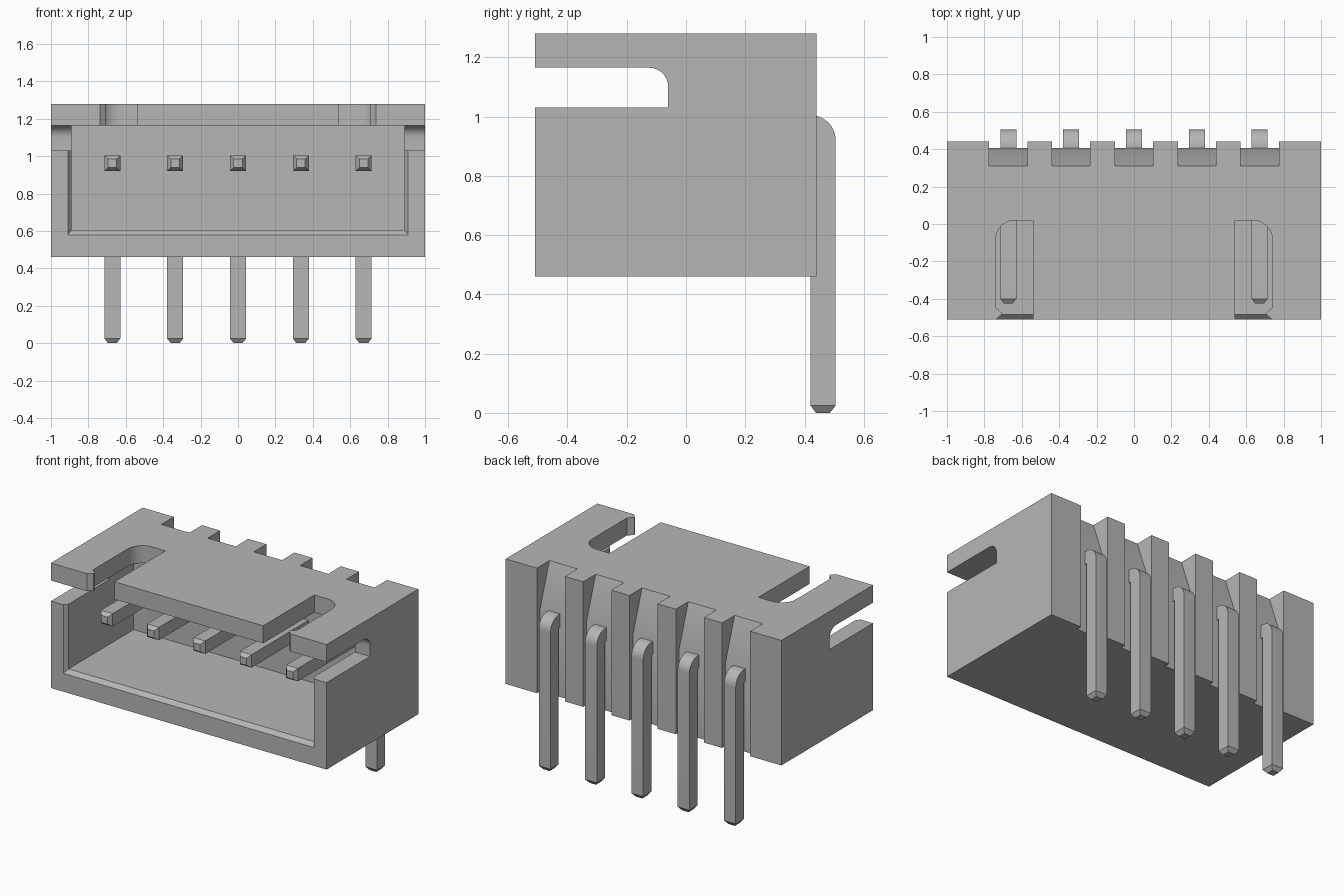
import bpy, bmesh, math

if "Cube" in bpy.data.objects:
    bpy.data.objects.remove(bpy.data.objects["Cube"], do_unlink=True)

GREY = (0.47, 0.47, 0.47, 1)
grey = bpy.data.materials.new("plain grey")
grey.use_nodes = True
grey.diffuse_color = GREY
grey.node_tree.nodes["Principled BSDF"].inputs["Base Color"].default_value = GREY


def finish(name, bm):
    bmesh.ops.recalc_face_normals(bm, faces=bm.faces)
    mesh = bpy.data.meshes.new(name)
    bm.to_mesh(mesh)
    bm.free()
    mesh.materials.append(grey)
    ob = bpy.data.objects.new(name, mesh)
    bpy.context.collection.objects.link(ob)
    return ob


def loft(sections):
    """Closed solid through matching rings of points."""
    bm = bmesh.new()
    rings = [[bm.verts.new(p) for p in s] for s in sections]
    n = len(rings[0])
    for a, b in zip(rings, rings[1:]):
        for i in range(n):
            j = (i + 1) % n
            bm.faces.new((a[i], a[j], b[j], b[i]))
    bm.faces.new(rings[0])
    bm.faces.new(rings[-1])
    bmesh.ops.recalc_face_normals(bm, faces=bm.faces)
    return bm


def prism_x(profile, x0, x1):
    return loft([[(x, y, z) for y, z in profile] for x in (x0, x1)])


def prism_z(profile, z0, z1):
    return loft([[(x, y, z) for x, y in profile] for z in (z0, z1)])


def rect(a0, a1, b0, b1):
    return [(a0, b0), (a1, b0), (a1, b1), (a0, b1)]


def arc(cx, cy, r, start, end, steps=10):
    angles = [math.radians(start + (end - start) * i / steps) for i in range(steps + 1)]
    return [(cx + r * math.cos(a), cy + r * math.sin(a)) for a in angles]


def activate(ob):
    bpy.ops.object.select_all(action='DESELECT')
    ob.select_set(True)
    bpy.context.view_layer.objects.active = ob


def cut(ob, bm):
    cutter = finish("cutter", bm)
    mod = ob.modifiers.new("cut", 'BOOLEAN')
    mod.operation = 'DIFFERENCE'
    mod.solver = 'EXACT'
    mod.object = cutter
    activate(ob)
    bpy.ops.object.modifier_apply(modifier=mod.name)
    bpy.data.objects.remove(cutter, do_unlink=True)


FRONT, BACK, BOTTOM, TOP = -0.51, 0.44, 0.46, 1.28
CEILING = 1.165
PIN_X = [0.336 * i for i in range(-2, 3)]

# Housing block
housing = finish("housing", prism_x(rect(FRONT, BACK, BOTTOM, TOP), -1, 1))

# Open cavity with a bevelled lip on the sides and floor
cavity = [(-0.535, 0.93, 0.555), (-0.485, 0.89, 0.605), (0.19, 0.89, 0.605)]
cut(housing, loft([[(x, y, z) for x, z in rect(-w, w, floor, CEILING)]
                   for y, w, floor in cavity]))

# Slots through both side walls, rounded at the upper inner corner
side_slot = [(-0.6, 1.03), (-0.06, 1.03)] + arc(-0.125, 1.1, 0.065, 0, 90) + [(-0.6, CEILING)]
cut(housing, prism_x(side_slot, -1.1, 1.1))

# Roof slots with a rounded outer corner and a small catch at the mouth
roof_slot = ([(0.54, -0.6), (0.54, 0.02)] + arc(0.635, -0.085, 0.105, 90, 0)
             + [(0.74, -0.445), (0.708, -0.475), (0.708, -0.485), (0.738, FRONT), (0.738, -0.6)])
for side in (-1, 1):
    cut(housing, prism_z([(side * x, y) for x, y in roof_slot], 1.1, 1.4))

# Rear grooves behind each pin, sloping inwards at the top
groove = [(0.6, 0.4), (0.405, 0.4), (0.405, 1.005), (0.286, 1.35), (0.6, 1.35)]
for x in PIN_X:
    cut(housing, prism_x(groove, x - 0.102, x + 0.102))

# Bent square pins with tapered tips
HALF = 0.0425
pin_profile = ([(-0.4, 0.92), (0.42, 0.92), (0.42, 0.025), (0.505, 0.025)]
               + arc(0.42, 0.92, 0.085, 0, 90) + [(-0.4, 1.005)])
pins = []
for i, x in enumerate(PIN_X):
    bm = prism_x(pin_profile, x - HALF, x + HALF)
    bm.normal_update()
    tips = [f for f in bm.faces if f.normal.y < -0.9 and f.calc_center_median().y < -0.39
            or f.normal.z < -0.9 and f.calc_center_median().z < 0.03]
    bmesh.ops.inset_individual(bm, faces=tips, thickness=0.027, depth=0.025)
    pins.append(finish(f"pin_{i + 1}", bm))

# Smooth the rounded corners, keep the edges sharp
for ob in [housing] + pins:
    activate(ob)
    bpy.ops.object.shade_smooth_by_angle(angle=math.radians(25))
